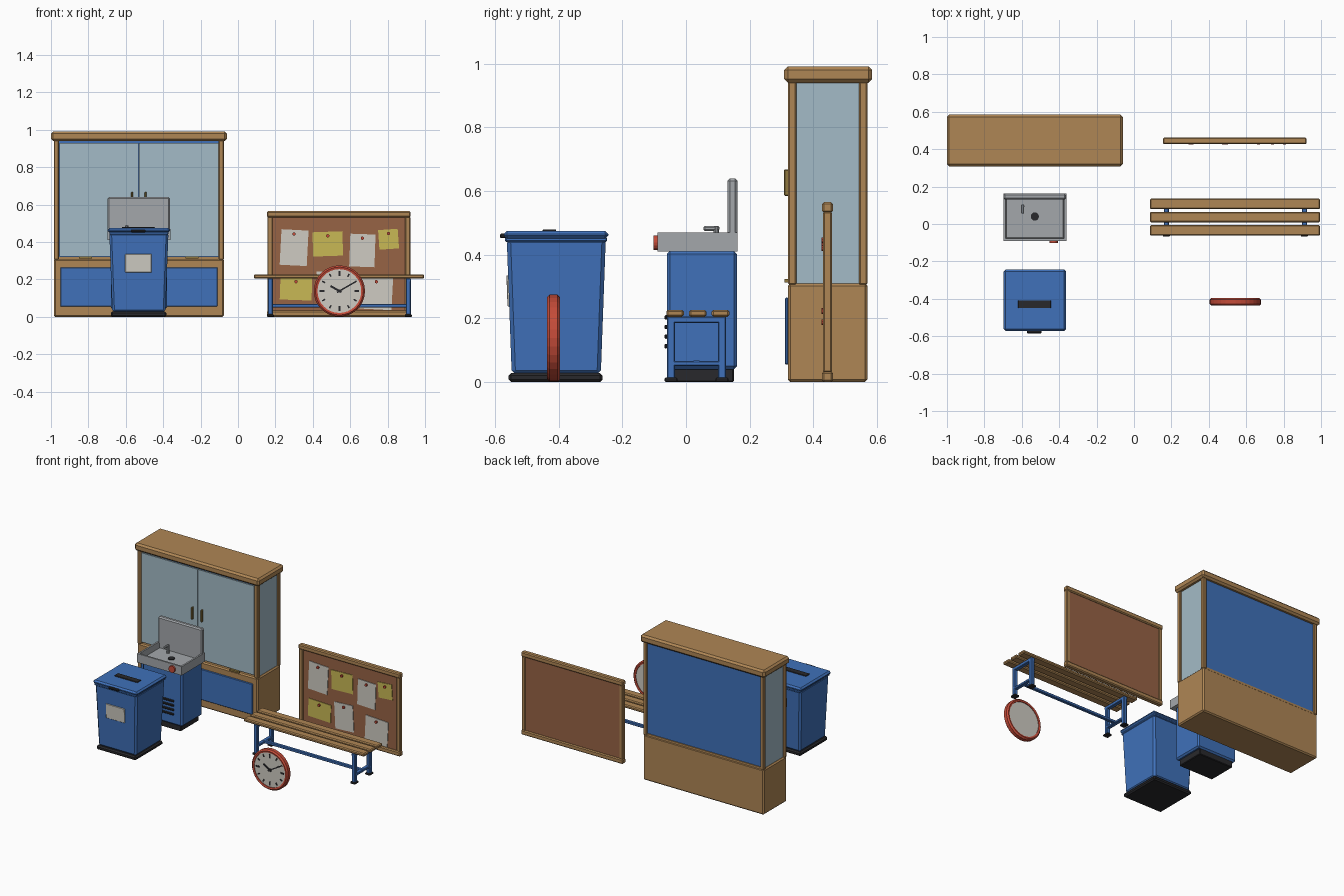
import bpy, bmesh, math
from mathutils import Matrix, Vector

cube = bpy.data.objects.get("Cube")
if cube:
    bpy.data.objects.remove(cube, do_unlink=True)


def material(name, r, g, b):
    m = bpy.data.materials.new(name)
    m.use_nodes = True
    m.diffuse_color = (r, g, b, 1)
    m.node_tree.nodes["Principled BSDF"].inputs["Base Color"].default_value = (r, g, b, 1)
    return m


wood = material("wood", .43, .24, .09)
blue = material("blue paint", .05, .165, .49)
cork = material("cork", .31, .125, .06)
glass = material("pale glass", .37, .5, .57)
steel = material("steel", .37, .39, .41)
paper = material("white paper", .62, .6, .54)
yellow = material("yellow paper", .58, .48, .09)
red = material("red", .55, .07, .04)
black = material("black", .022, .022, .025)
brass = material("brass", .28, .19, .05)


def finish(name, bm, mat):
    me = bpy.data.meshes.new(name)
    bm.to_mesh(me)
    bm.free()
    me.materials.append(mat)
    ob = bpy.data.objects.new(name, me)
    bpy.context.collection.objects.link(ob)
    return ob


def box(name, x, y, z, mat, bevel=0.0, foot=1.0, spin=0.0):
    """Box spanning three (low, high) ranges; foot scales the bottom, spin turns it about y."""
    lo, hi = Vector((x[0], y[0], z[0])), Vector((x[1], y[1], z[1]))
    size, mid = hi - lo, (lo + hi) / 2
    bm = bmesh.new()
    bmesh.ops.create_cube(bm, size=1)
    for v in bm.verts:
        s = foot if v.co.z < 0 else 1
        v.co = Vector((v.co.x * size.x * s, v.co.y * size.y * s, v.co.z * size.z))
    if bevel:
        bmesh.ops.bevel(bm, geom=bm.edges[:], offset=bevel, segments=1, affect='EDGES')
    bm.transform(Matrix.Translation(mid) @ Matrix.Rotation(spin, 4, 'Y'))
    return finish(name, bm, mat)


def disc(name, centre, radius, depth, mat, axis='Y', sides=16):
    bm = bmesh.new()
    bmesh.ops.create_cone(bm, cap_ends=True, segments=sides, radius1=radius, radius2=radius, depth=depth)
    turn = Matrix.Rotation(math.pi / 2, 4, 'X') if axis == 'Y' else Matrix()
    bm.transform(Matrix.Translation(centre) @ turn)
    return finish(name, bm, mat)


# --- Display cabinet ---
cx = -.53
box("cabinet_base", (-.985, -.075), (.32, .57), (0, .31), wood, .008)
box("cabinet_cornice", (-1, -.06), (.308, .585), (.94, .992), wood, .012)
for side in (-1, 1):
    def span(a, b):
        return tuple(sorted((cx + side * a, cx + side * b)))
    for label, y in (("front", (.32, .347)), ("back", (.543, .57))):
        box(f"cabinet_{label}_post", span(.427, .455), y, (.305, .945), wood, .005)
    box("cabinet_side_glass", span(.436, .444), (.345, .545), (.305, .942), glass)
    box("glass_door", span(.002, .425), (.325, .335), (.322, .93), glass)
    box("door_handle", span(.031, .041), (.308, .326), (.585, .668), brass, .003)
    box("base_door", span(.012, .42), (.311, .322), (.055, .265), blue, .003)
    box("base_door_pull", span(.25, .32), (.309, .324), (.312, .323), brass)
box("cabinet_back_panel", (-.96, -.1), (.55, .56), (.305, .942), blue)
box("cabinet_back_rail", (-.96, -.1), (.546, .566), (.305, .32), wood)

# --- Drinking fountain ---
box("fountain_plinth", (-.66, -.4), (-.045, .15), (0, .045), black, .004)
box("fountain_body", (-.68, -.38), (-.06, .16), (.04, .412), blue, .01)
bm = bmesh.new()
bmesh.ops.create_cube(bm, size=1)
bm.transform(Matrix.Translation((cx, .036, .44)) @ Matrix.Diagonal((.336, .252, .06, 1)))
bm.faces.ensure_lookup_table()
top = max(bm.faces, key=lambda f: f.calc_center_median().z)
bmesh.ops.inset_region(bm, faces=[top], thickness=.016)
bmesh.ops.inset_region(bm, faces=[top], thickness=.008, depth=-.04)
finish("fountain_basin", bm, steel)
box("fountain_backsplash", (-.697, -.363), (.13, .162), (.41, .64), steel, .008)
disc("drain", (cx, .04, .432), .022, .006, black, 'Z')
disc("spout_stem", (-.595, .095, .458), .009, .06, steel, 'Z', 10)
box("spout_nozzle", (-.603, -.587), (.055, .105), (.475, .49), steel, .004)
disc("push_button", (-.43, -.094, .438), .023, .016, red)
for i in range(4):
    z = .113 + .03 * i
    box("vent_slot", (-.62, -.44), (-.068, -.058), (z - .007, z + .007), black, .003)

# --- Litter bin ---
box("bin_base", (-.68, -.382), (-.557, -.262), (0, .028), black, .008)
box("bin_body", (-.688, -.372), (-.563, -.252), (.025, .45), blue, .012, .9)
box("bin_lid_rim", (-.688, -.372), (-.568, -.248), (.44, .456), blue, .004)
box("bin_lid", (-.697, -.363), (-.572, -.244), (.45, .475), blue, .01)
box("bin_lid_slot", (-.62, -.445), (-.45, -.408), (.472, .48), black, .002)
box("bin_lid_grip", (-.572, -.494), (-.585, -.565), (.452, .466), black, .004)
label = box("bin_label", (-.603, -.462), (-.5625, -.5535), (.237, .335), paper, .002)
for v in label.data.vertices:  # lean with the tapered wall
    v.co.y -= (v.co.z - .29) * .035

# --- Bench ---
for y in (-.062, .009, .08):
    box("bench_slat", (.085, .995), (y, y + .056), (.205, .227), wood, .006)
for x in (.16, .898):
    xs = (x, x + .026)
    for y in (-.06, .1):
        box("bench_leg", xs, (y, y + .026), (.01, .205), blue, .004)
        box("bench_foot", (x - .006, x + .032), (y - .008, y + .034), (0, .014), black, .004)
    box("bench_top_bar", xs, (-.06, .126), (.185, .206), blue, .003)
    box("bench_cross_bar", xs, (-.05, .116), (.05, .066), blue, .003)
box("bench_stretcher", (.165, .92), (.022, .044), (.05, .068), blue, .003)

# --- Notice board ---
box("board_panel", (.17, .905), (.44, .453), (.015, .55), cork)
for z in (0, .532):
    box("board_rail", (.155, .923), (.427, .462), (z, z + .033), wood, .006)
for x in (.157, .893):
    box("board_stile", (x, x + .028), (.431, .458), (.03, .535), wood, .004)
notes = [  # centre x, centre z, width, height, tilt in degrees, colour
    (.3, .37, .145, .19, 3, paper),
    (.48, .39, .16, .13, -2, yellow),
    (.665, .355, .135, .175, 2, paper),
    (.805, .415, .105, .105, -4, yellow),
    (.31, .15, .17, .12, 2, yellow),
    (.495, .155, .14, .18, -3, paper),
    (.74, .125, .17, .17, 3, paper),
]
for x, z, w, h, tilt, mat in notes:
    box("pinned_note", (x - w / 2, x + w / 2), (.435, .439), (z - h / 2, z + h / 2),
        mat, spin=math.radians(tilt))
    disc("note_pin", (x, .431, z + h / 2 - .022), .009, .012, red, sides=10)

# --- Clock ---
clock = Vector((.542, -.416, .138))
sides = 32
profile = [(.117, -.018), (.128, -.021), (.137, -.012), (.137, .012), (.128, .021), (.117, .018)]
bm = bmesh.new()
rings = []
for i in range(sides):
    a = math.tau * i / sides
    rings.append([bm.verts.new(clock + Vector((r * math.sin(a), y, r * math.cos(a)))) for r, y in profile])
for i in range(sides):
    p, q = rings[i], rings[(i + 1) % sides]
    for j in range(len(profile)):
        k = (j + 1) % len(profile)
        bm.faces.new((p[j], p[k], q[k], q[j]))
bmesh.ops.recalc_face_normals(bm, faces=bm.faces[:])
finish("clock_rim", bm, red)
disc("clock_face", clock, .119, .026, paper, sides=sides)


def dial_bar(name, angle, start, end, width, y, mat):
    """Thin radial plate on the dial, angle clockwise from the top."""
    a = math.radians(angle)
    mid = clock + Vector((math.sin(a), 0, math.cos(a))) * (start + end) / 2
    half = (end - start) / 2
    box(name, (mid.x - width / 2, mid.x + width / 2), (y - .002, y + .002),
        (mid.z - half, mid.z + half), mat, spin=a)


face_y = clock.y - .014
for h in range(12):
    long = h % 3 == 0
    dial_bar("hour_mark", h * 30, .08 if long else .088, .106, .011 if long else .008, face_y, black)
dial_bar("hour_hand", -60, -.012, .055, .011, face_y - .002, black)
dial_bar("minute_hand", 60, -.015, .088, .008, face_y - .003, black)
disc("clock_hub", (clock.x, face_y - .003, clock.z), .009, .008, black, sides=12)
